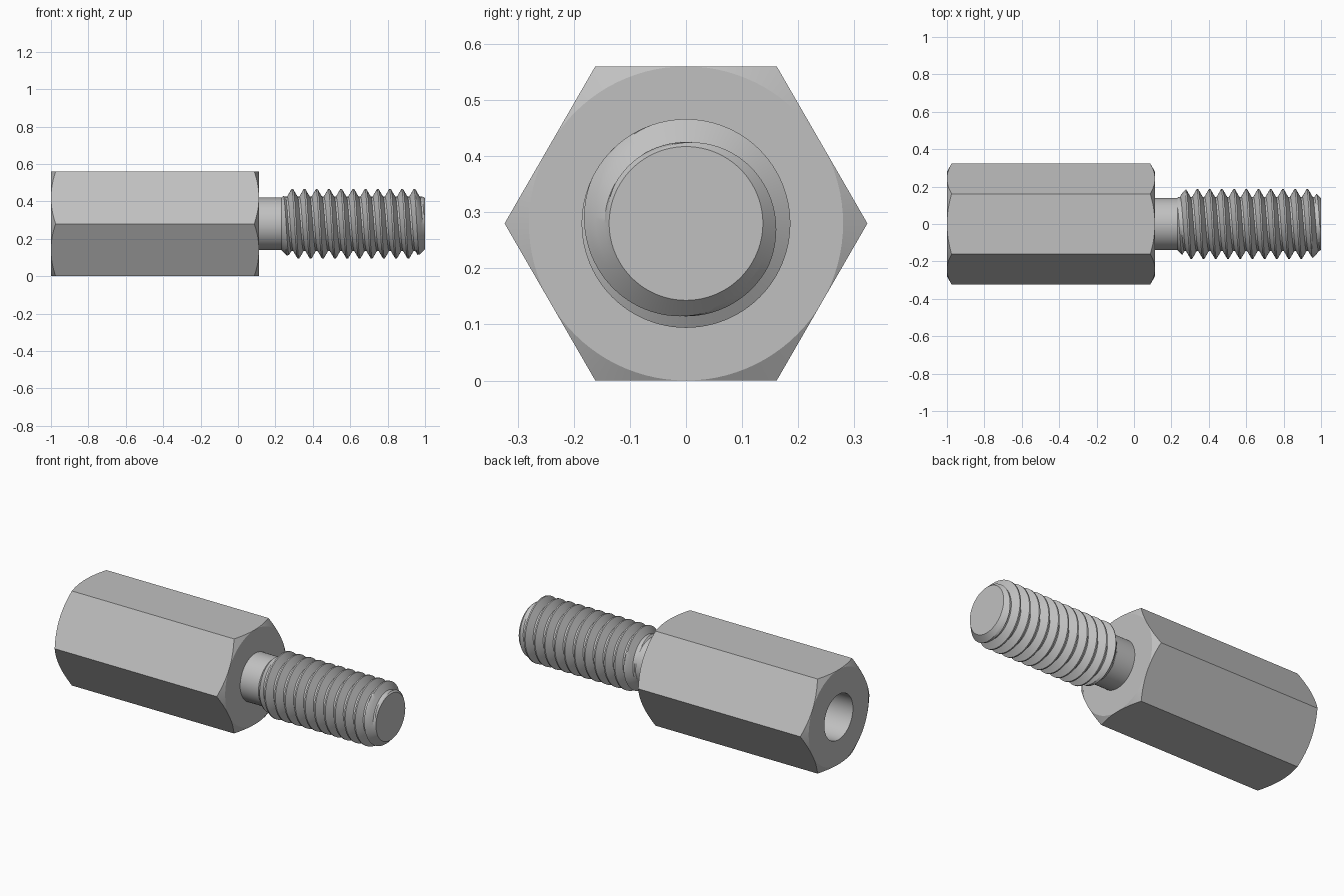
import bpy, bmesh
from math import pi, tau, cos, sin, radians

cube = bpy.data.objects.get("Cube")
if cube:
    bpy.data.objects.remove(cube)

AXIS_Z = 0.28             # height of the long axis, also half the width across flats
FLAT = 0.28
NECK_END, TIP = 0.232, 1.0
NECK_R, TIP_R = 0.14, 0.137
CREST_R, ROOT_R, PITCH = 0.186, 0.145, 0.0653

steel = bpy.data.materials.new("grey steel")
steel.use_nodes = True
colour = (0.53, 0.53, 0.53, 1)
steel.diffuse_color = colour
steel.node_tree.nodes["Principled BSDF"].inputs["Base Color"].default_value = colour


def point(x, r, a):
    return (x, r * cos(a), AXIS_Z + r * sin(a))


def skin(bm, rows):
    """Join neighbouring rows of points with quads."""
    rows = [[bm.verts.new(p) for p in row] for row in rows]
    for lo, hi in zip(rows, rows[1:]):
        for i in range(len(lo) - 1):
            bm.faces.new((lo[i], lo[i + 1], hi[i + 1], hi[i]))
    bmesh.ops.remove_doubles(bm, verts=bm.verts, dist=1e-5)


def finish(bm, name):
    bmesh.ops.recalc_face_normals(bm, faces=bm.faces)
    mesh = bpy.data.meshes.new(name)
    bm.to_mesh(mesh)
    bm.free()
    mesh.materials.append(steel)
    ob = bpy.data.objects.new(name, mesh)
    bpy.context.collection.objects.link(ob)
    bpy.ops.object.select_all(action='DESELECT')
    ob.select_set(True)
    bpy.context.view_layer.objects.active = ob
    bpy.ops.object.shade_smooth_by_angle(angle=radians(27))
    return ob


# Hex body with a blind bore, chamfered ends and the plain neck
N = 96
angles = [tau * i / N for i in range(N + 1)]


def circle(x, r):
    return [point(x, r, a) for a in angles]


def hex_ring(x, inward):
    row = []
    for a in angles:
        r = FLAT / cos(a % (pi / 3) - pi / 6)
        row.append(point(x + inward * (r - FLAT) * 0.577, r, a))
    return row


LEFT, RIGHT, BORE_R = -1.0, 0.112, 0.134
bm = bmesh.new()
skin(bm, [circle(-0.33, 0), circle(-0.4, BORE_R), circle(LEFT, BORE_R),
          circle(LEFT, FLAT), hex_ring(LEFT, 1), hex_ring(RIGHT, -1),
          circle(RIGHT, FLAT), circle(RIGHT, NECK_R), circle(NECK_END, NECK_R)])
finish(bm, "hex_body")

# Helical thread: (offset along the pitch, radius), bounded by a cone at each end
crest, root = PITCH / 16, PITCH / 2 - 0.005


def thread_radius(x, a):
    d = abs((x - 0.274 - PITCH * a / tau + PITCH / 2) % PITCH - PITCH / 2)
    t = min(max((d - crest) / (root - crest), 0), 1)
    r = CREST_R + (ROOT_R - CREST_R) * t
    return min(r, NECK_R + x - NECK_END, TIP_R + TIP - x)


mid = (crest + root) / 2
offsets = [-root, -mid, -crest, 0, crest, mid, root]
rows = []
for k in range(-2, 13):
    for off in offsets:
        row = []
        for a in angles:
            x = 0.274 + PITCH * (k + a / tau) + off
            x = min(max(x, NECK_END), TIP)
            row.append(point(x, thread_radius(x, a), a))
        rows.append(row)
bm = bmesh.new()
skin(bm, rows)
tip_edges = [e for e in bm.edges if e.is_boundary
             and all(v.co.x > TIP - 1e-4 for v in e.verts)]
bmesh.ops.holes_fill(bm, edges=tip_edges, sides=0)
finish(bm, "threaded_stud")
